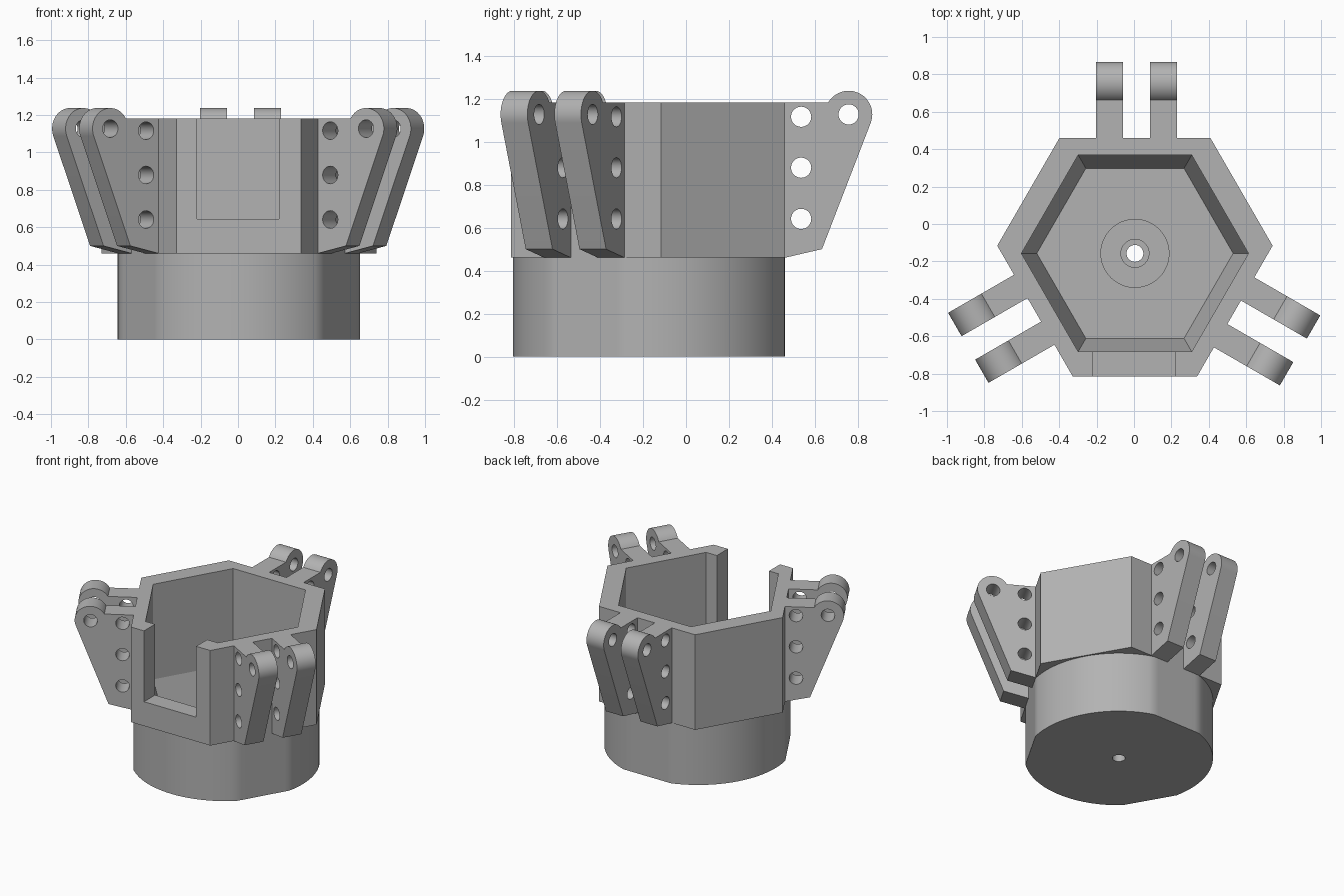
import bpy, bmesh
from math import sin, cos, pi, radians, acos, atan2, hypot
from mathutils import Matrix

if "Cube" in bpy.data.objects:
    bpy.data.objects.remove(bpy.data.objects["Cube"])

CENTRE = Matrix.Translation((0.005, -0.157, 0))
FLAT, SIDE = 0.617, 0.658          # distances of bracket faces and plain faces
RIM, SHELF = 1.182, 0.46           # top of housing, top of base

grey = bpy.data.materials.new("plain_grey")
grey.use_nodes = True
grey.diffuse_color = (0.45, 0.45, 0.45, 1)
grey.node_tree.nodes["Principled BSDF"].inputs["Base Color"].default_value = grey.diffuse_color


def ring(n, r, x=0, y=0):
    return [(x + r * cos(2 * pi * i / n), y + r * sin(2 * pi * i / n)) for i in range(n)]


def loft(name, lower, z0, upper, z1):
    """Closed solid between two outlines with equal point counts."""
    bm = bmesh.new()
    a = [bm.verts.new((x, y, z0)) for x, y in lower]
    b = [bm.verts.new((x, y, z1)) for x, y in upper]
    n = len(a)
    bm.faces.new(a)
    bm.faces.new(b)
    for i in range(n):
        j = (i + 1) % n
        bm.faces.new((a[i], a[j], b[j], b[i]))
    bmesh.ops.recalc_face_normals(bm, faces=bm.faces)
    mesh = bpy.data.meshes.new(name)
    bm.to_mesh(mesh)
    bm.free()
    mesh.materials.append(grey)
    ob = bpy.data.objects.new(name, mesh)
    bpy.context.collection.objects.link(ob)
    return ob


def prism(name, outline, z0, z1):
    return loft(name, outline, z0, outline, z1)


def cut(ob, cutters):
    """Subtract the cutters, bake the result and remove the cutters."""
    for c in cutters:
        c.hide_render = True
        mod = ob.modifiers.new("cut", 'BOOLEAN')
        mod.operation = 'DIFFERENCE'
        mod.solver = 'EXACT'
        mod.object = c
    bpy.context.view_layer.update()
    baked = bpy.data.meshes.new_from_object(ob.evaluated_get(bpy.context.evaluated_depsgraph_get()))
    ob.modifiers.clear()
    ob.data = baked
    for c in cutters:
        bpy.data.objects.remove(c)


def smooth(ob):
    bpy.ops.object.select_all(action='DESELECT')
    ob.select_set(True)
    bpy.context.view_layer.objects.active = ob
    bpy.ops.object.shade_smooth_by_angle(angle=radians(25))


# Housing: six-sided shell with a hexagonal well and a front opening
outline = []
for k in range(6):
    a = radians(30 + 60 * k)
    d0, d1 = (SIDE, FLAT) if k % 2 == 0 else (FLAT, SIDE)
    t = (d1 - d0 * cos(pi / 3)) / sin(pi / 3)
    outline.append((d0 * cos(a) - t * sin(a), d0 * sin(a) + t * cos(a)))
housing = prism("housing", outline, SHELF, RIM)
opening = [(-0.224, -0.9), (0.214, -0.9), (0.214, -0.3), (-0.224, -0.3)]
cut(housing, [prism("well_cutter", ring(6, 0.607), 0.3, 1.4),
              prism("opening_cutter", opening, 0.644, 1.4)])

# Base: round drum with three flats, tapered well and stepped centre hole
drum = []
for i in range(120):
    a = 2 * pi * i / 120
    off = min(abs((a - radians(f) + pi) % (2 * pi) - pi) for f in (90, 210, 330))
    r = min(0.648, FLAT / cos(off))
    drum.append((r * cos(a), r * sin(a)))
base = prism("base", drum, 0, SHELF)
cut(base, [loft("taper_cutter", ring(6, 0.525), 0.2, ring(6, 0.617), 0.49),
           prism("recess_cutter", ring(48, 0.182), 0.13, 0.3),
           prism("step_cutter", ring(32, 0.075), 0.07, 0.3),
           prism("hole_cutter", ring(32, 0.045), -0.1, 0.3)])

# Bracket arm profile: radial distance and height, with a rounded eye on top
EYE_R, EYE_Z, EYE = 0.914, 1.127, 0.11
TOE = (0.79, 0.5)
dx, dz = EYE_R - TOE[0], EYE_Z - TOE[1]
start = atan2(-dz, -dx) + acos(EYE / hypot(dx, dz))
end = pi - acos(((EYE ** 2 - (RIM - EYE_Z) ** 2) ** 0.5) / EYE)
start = (start + pi) % (2 * pi) - pi
profile = [(FLAT, SHELF), TOE]
for i in range(25):
    a = start + (end - start) * i / 24
    profile.append((EYE_R + EYE * cos(a), EYE_Z + EYE * sin(a)))
profile.append((FLAT, RIM))

# Two drilled arms on each of the three flats
STAND = Matrix(((0, 0, 1, 0), (1, 0, 0, 0), (0, 1, 0, 0), (0, 0, 0, 1)))
holes = [(EYE_R, EYE_Z), (0.693, 1.116), (0.693, 0.879), (0.693, 0.641)]
sides = {"back": 0, "right": 120, "left": 240}
for label, x0, x1 in (("first", -0.208, -0.065), ("second", 0.08, 0.224)):
    arm = prism("back_%s_arm" % label, profile, x0, x1)
    cut(arm, [prism("pin_cutter", ring(32, 0.047, r, z), -1, 1) for r, z in holes])
    smooth(arm)
    for side, angle in sides.items():
        ob = arm
        if angle:
            ob = arm.copy()
            ob.name = "%s_%s_arm" % (side, label)
            bpy.context.collection.objects.link(ob)
        ob.matrix_world = CENTRE @ Matrix.Rotation(radians(angle), 4, 'Z') @ STAND

for ob in (housing, base):
    ob.matrix_world = CENTRE
smooth(base)
